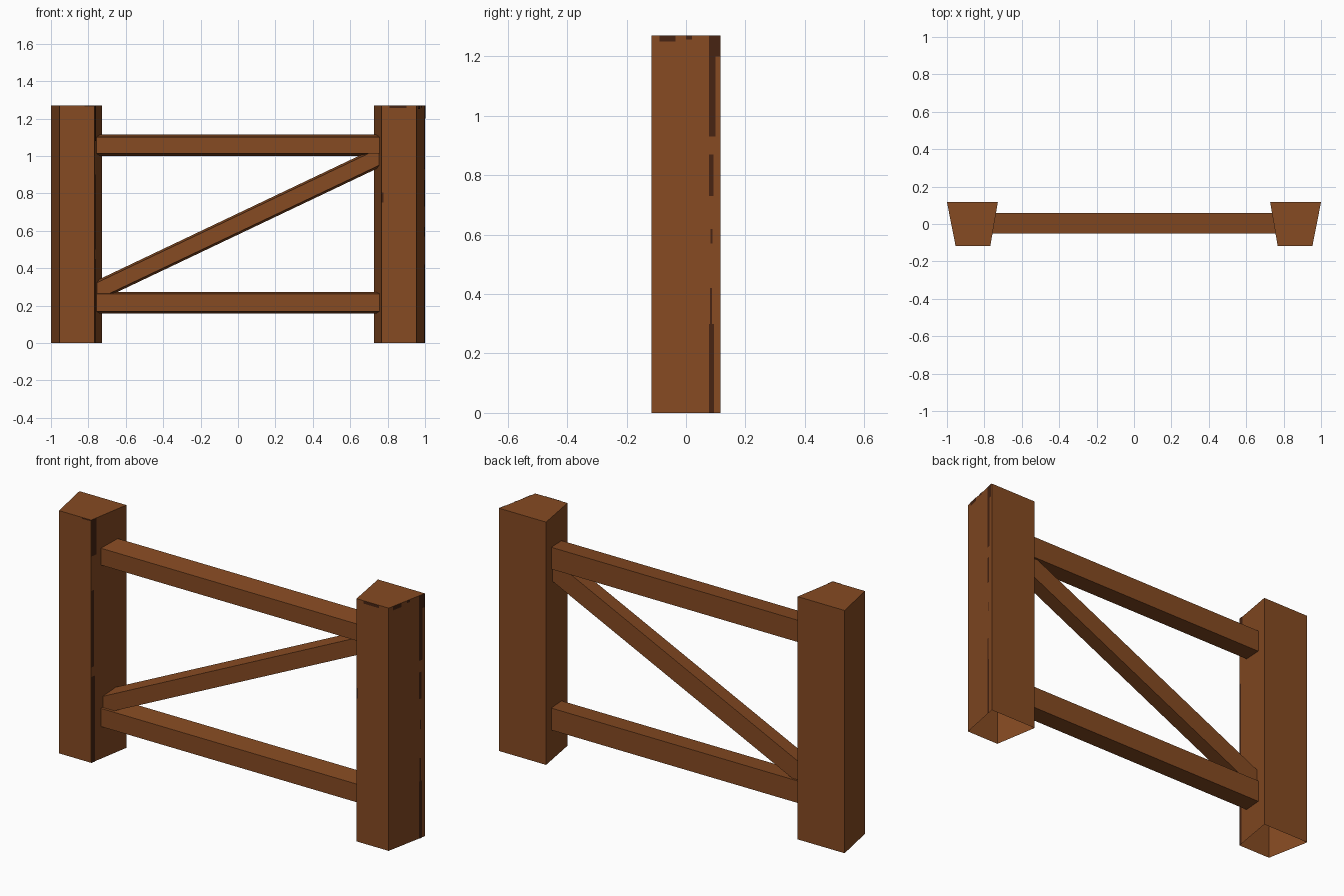
import bpy, bmesh

if "Cube" in bpy.data.objects:
    bpy.data.objects.remove(bpy.data.objects["Cube"])

YF, YB, H = -0.117, 0.117, 1.27


def material(name, rgb):
    m = bpy.data.materials.new(name)
    m.diffuse_color = (*rgb, 1)
    m.use_nodes = True
    m.node_tree.nodes["Principled BSDF"].inputs["Base Color"].default_value = m.diffuse_color
    return m


WOOD = material("brown wood", (0.238, 0.069, 0.016))
DARK = material("dark worn wood", (0.061, 0.017, 0.006))


def finish(bm, name, mat):
    me = bpy.data.meshes.new(name)
    bm.to_mesh(me)
    bm.free()
    me.materials.append(mat)
    ob = bpy.data.objects.new(name, me)
    bpy.context.collection.objects.link(ob)
    return ob


def loft(name, ring_a, ring_b, caps=()):
    """Join two rings into a tube, optionally capping ends 0 and 1."""
    bm = bmesh.new()
    rings = [[bm.verts.new(p) for p in r] for r in (ring_a, ring_b)]
    a, b = rings
    n = len(a)
    for i in range(n):
        j = (i + 1) % n
        bm.faces.new((a[i], a[j], b[j], b[i]))
    for c in caps:
        bm.faces.new(rings[c])
    bmesh.ops.recalc_face_normals(bm, faces=bm.faces)
    return finish(bm, name, WOOD)


def inner(y):
    """Distance from centre of a post's slanted inner side."""
    return 0.768 + (0.728 - 0.768) * (y - YF) / (YB - YF)


def outer(y):
    return 0.954 + (1.0 - 0.954) * (y - YF) / (YB - YF)


# Tapered posts, open underneath
for side, s in (("left", -1), ("right", 1)):
    plan = [(s * inner(YF), YF), (s * outer(YF), YF),
            (s * outer(YB), YB), (s * inner(YB), YB)]
    loft(side + "_post", [(x, y, 0) for x, y in plan],
         [(x, y, H) for x, y in plan], caps=(1,))


def bar(name, y0, y1, low, high, inset, slope=0.0):
    """Bar with trapezoid section, ends following the posts."""
    section = [(y0, low + inset), (y0, high - inset), (y1, high), (y1, low)]
    ends = []
    for s in (-1, 1):
        ring = []
        for y, z in section:
            x = s * (inner(y) + 0.003)
            ring.append((x, y, z + slope * x))
        ends.append(ring)
    loft(name, *ends)


# Rails and diagonal brace
bar("top_rail", -0.052, 0.06, 1.0, 1.114, 0.013)
bar("bottom_rail", -0.052, 0.06, 0.158, 0.273, 0.01)
bar("diagonal_brace", -0.04, 0.047, 0.579, 0.693, 0.012, slope=0.4755)


def plates(name, quads):
    bm = bmesh.new()
    for q in quads:
        bm.faces.new([bm.verts.new(p) for p in q])
    finish(bm, name, DARK)


# Worn streaks: (y0, y1, z0, z1) on a post side facing +x
def side_quads(patches, x_of):
    return [[(x_of(y0) + 0.002, y0, z0), (x_of(y1) + 0.002, y1, z0),
             (x_of(y1) + 0.002, y1, z1), (x_of(y0) + 0.002, y0, z1)]
            for y0, y1, z0, z1 in patches]


plates("right_post_streaks", side_quads(
    [(0.077, 0.115, 1.2, H), (0.078, 0.1, 0.93, 1.2), (0.077, 0.092, 0.73, 0.87),
     (0.083, 0.09, 0.57, 0.62), (0.08, 0.088, 0.3, 0.42), (0.078, 0.095, 0.0, 0.3),
     (-0.09, -0.035, 1.25, H), (0.0, 0.02, 1.258, H)], outer))
plates("left_post_streaks", side_quads(
    [(-0.116, -0.085, 1.08, H), (-0.116, -0.1, 0.5, 0.9), (-0.116, -0.095, 0.0, 0.45)],
    lambda y: -inner(y)))

# Worn chips on the front of the right post
plates("front_chips", [
    [(x0, YF - 0.002, z0), (x1, YF - 0.002, z0), (x1, YF - 0.002, z1), (x0, YF - 0.002, z1)]
    for x0, x1, z0, z1 in ((0.81, 0.9, 1.256, H), (0.768, 0.778, 0.75, 0.805),
                           (-0.82, -0.77, 1.264, H))])
